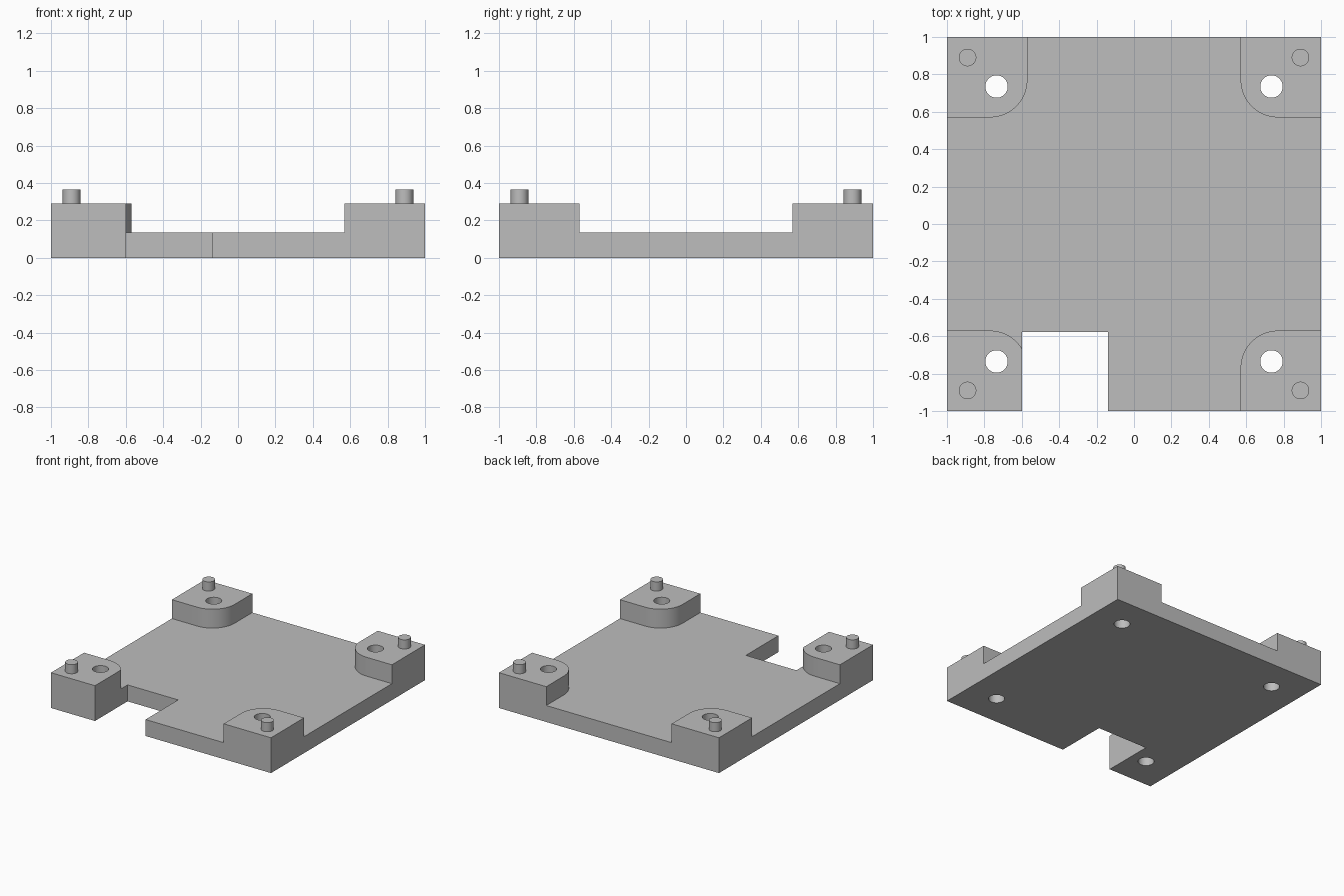
import bpy, bmesh
from math import sin, cos, pi, radians
from mathutils import Vector, Matrix

cube = bpy.data.objects.get("Cube")
if cube:
    bpy.data.objects.remove(cube, do_unlink=True)

PLATE_TOP, PAD_TOP, PEG_TOP = 0.135, 0.29, 0.365
PAD_EDGE, PAD_RADIUS = 0.57, 0.2
HOLE_POS, HOLE_RADIUS = 0.735, 0.06
PEG_POS, PEG_RADIUS = 0.89, 0.047
CORNERS = {"front_right": (-1, -1), "front_left": (1, -1),
           "back_right": (-1, 1), "back_left": (1, 1)}

grey = bpy.data.materials.new("plain_grey")
grey.use_nodes = True
grey.diffuse_color = (0.51, 0.51, 0.51, 1)
grey.node_tree.nodes["Principled BSDF"].inputs["Base Color"].default_value = grey.diffuse_color


def prism(name, outline, z0, z1):
    """Extrude a counter-clockwise plan outline from z0 to z1."""
    bm = bmesh.new()
    base = bm.faces.new([bm.verts.new((x, y, z0)) for x, y in outline])
    up = bmesh.ops.extrude_face_region(bm, geom=[base], use_keep_orig=True)
    moved = [v for v in up["geom"] if isinstance(v, bmesh.types.BMVert)]
    bmesh.ops.translate(bm, vec=(0, 0, z1 - z0), verts=moved)
    bmesh.ops.recalc_face_normals(bm, faces=bm.faces)
    mesh = bpy.data.meshes.new(name)
    bm.to_mesh(mesh)
    bm.free()
    mesh.materials.append(grey)
    obj = bpy.data.objects.new(name, mesh)
    bpy.context.collection.objects.link(obj)
    return obj


def rectangle(x0, y0, x1, y1):
    return [(x0, y0), (x1, y0), (x1, y1), (x0, y1)]


def circle(x, y, r, n=48):
    return [(x + r * cos(2 * pi * i / n), y + r * sin(2 * pi * i / n)) for i in range(n)]


def select_only(obj):
    bpy.ops.object.select_all(action="DESELECT")
    obj.select_set(True)
    bpy.context.view_layer.objects.active = obj


def cut(target, cutter):
    cutter.hide_render = True
    mod = target.modifiers.new("cut", "BOOLEAN")
    mod.operation, mod.solver, mod.object = "DIFFERENCE", "EXACT", cutter
    select_only(target)
    bpy.ops.object.modifier_apply(modifier=mod.name)
    bpy.data.objects.remove(cutter, do_unlink=True)


def recess_outline(steps=16):
    """Cross shape that leaves a rounded pad standing at each corner."""
    centre, outer = PAD_EDGE + PAD_RADIUS, 1.2
    quarter = [Vector((outer, PAD_EDGE))]
    for i in range(steps + 1):
        a = 1.5 * pi - 0.5 * pi * i / steps
        quarter.append(Vector((centre + PAD_RADIUS * cos(a), centre + PAD_RADIUS * sin(a))))
    quarter.append(Vector((PAD_EDGE, outer)))
    return [Matrix.Rotation(k * pi / 2, 2) @ p for k in range(4) for p in quarter]


# Base plate with raised corner pads
base = prism("base_plate", rectangle(-1, -1, 1, 1), 0, PAD_TOP)
cut(base, prism("recess_cutter", recess_outline(), PLATE_TOP, 0.6))

# Front notch
cut(base, prism("notch_cutter", rectangle(-0.6, -1.2, -0.14, -0.577), -0.2, 0.6))

# Screw holes and locating pegs
pegs = []
for corner, (sx, sy) in CORNERS.items():
    cut(base, prism("hole_cutter", circle(sx * HOLE_POS, sy * HOLE_POS, HOLE_RADIUS), -0.2, 0.6))
    pegs.append(prism(corner + "_peg", circle(sx * PEG_POS, sy * PEG_POS, PEG_RADIUS),
                      PAD_TOP - 0.01, PEG_TOP))

# Smooth curved walls, sharp edges
for obj in [base] + pegs:
    select_only(obj)
    bpy.ops.object.shade_smooth_by_angle(angle=radians(30))
